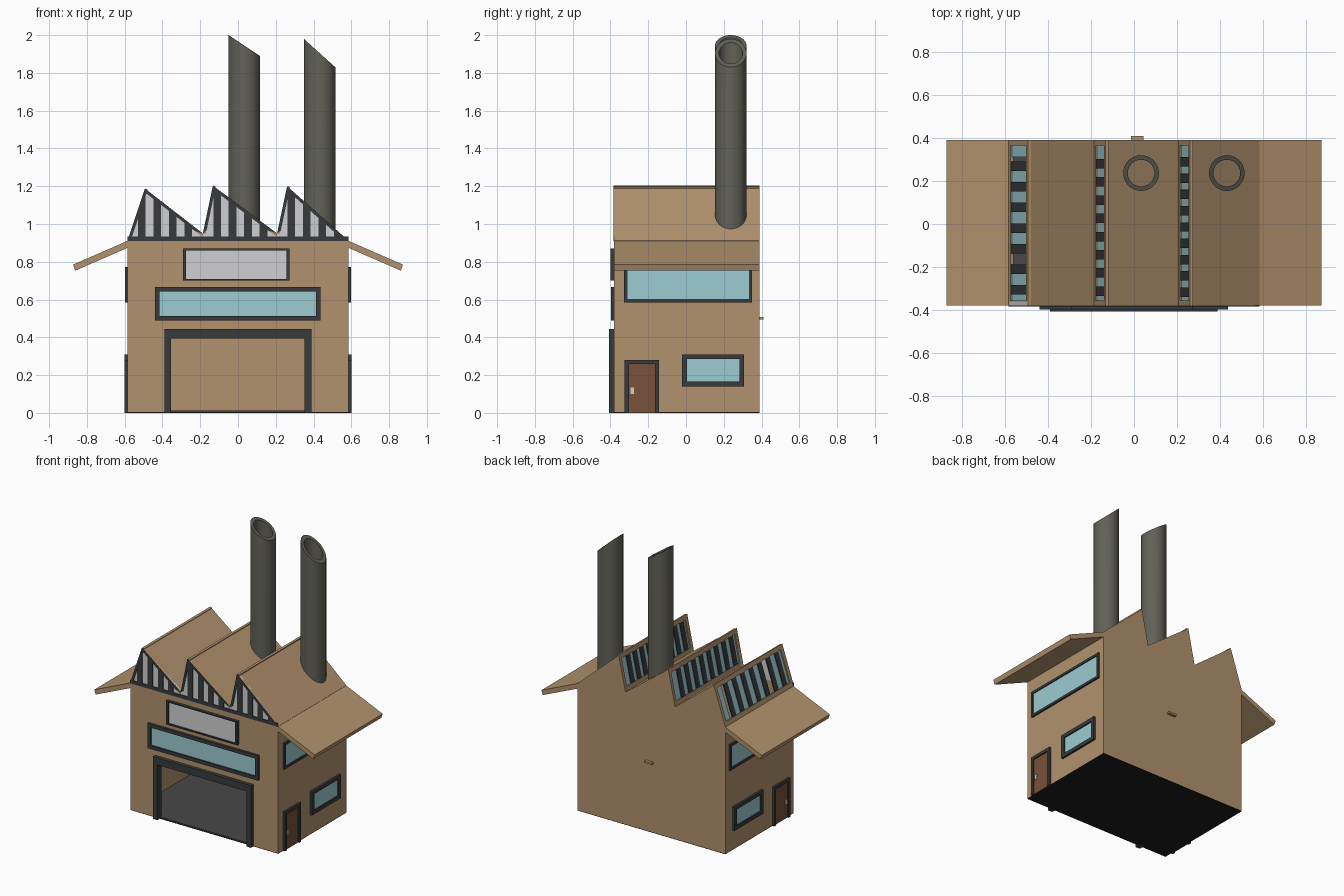
import bpy, bmesh, math
from mathutils import Matrix, Vector

if "Cube" in bpy.data.objects:
    bpy.data.objects.remove(bpy.data.objects["Cube"])


def material(name, *rgb):
    lin = [(c / 255 / 12.92) if c < 10 else ((c / 255 + 0.055) / 1.055) ** 2.4 for c in rgb]
    m = bpy.data.materials.new(name)
    m.diffuse_color = (*lin, 1)
    m.use_nodes = True
    m.node_tree.nodes["Principled BSDF"].inputs["Base Color"].default_value = m.diffuse_color
    return m


TAN = material("tan", 178, 146, 110)
DARK = material("dark_trim", 56, 58, 60)
GLASS = material("blue_glass", 156, 204, 210)
LIGHT = material("light_grey", 208, 208, 210)
BROWN = material("brown_door", 122, 82, 58)
STACK = material("stack_grey", 98, 97, 88)
FLOOR = material("floor_grey", 72, 72, 73)
BLACK = material("black_base", 30, 30, 30)


def finish(name, bm, mat, mirror=False):
    bmesh.ops.recalc_face_normals(bm, faces=bm.faces)
    me = bpy.data.meshes.new(name)
    bm.to_mesh(me)
    bm.free()
    me.materials.append(mat)
    ob = bpy.data.objects.new(name, me)
    bpy.context.collection.objects.link(ob)
    if mirror:
        ob.modifiers.new("mirror", "MIRROR").use_axis[0] = True
    return ob


def boxes(name, mat, spans, M=Matrix(), mirror=False):
    """Each span is (x0, x1, y0, y1, z0, z1) in the frame M."""
    bm = bmesh.new()
    for a, b, c, d, e, f in spans:
        T = Matrix.Translation(((a + b) / 2, (c + d) / 2, (e + f) / 2))
        bmesh.ops.create_cube(bm, size=1, matrix=M @ T @ Matrix.Diagonal((b - a, d - c, f - e, 1)))
    return finish(name, bm, mat, mirror)


def prisms(name, mat, polys, y0, y1, mirror=False):
    """Extrude xz outlines along y."""
    bm = bmesh.new()
    for pts in polys:
        f = bm.faces.new([bm.verts.new((x, y0, z)) for x, z in pts])
        new = bmesh.ops.extrude_face_region(bm, geom=[f])["geom"]
        bmesh.ops.translate(bm, vec=(0, y1 - y0, 0),
                            verts=[v for v in new if isinstance(v, bmesh.types.BMVert)])
    return finish(name, bm, mat, mirror)


def ring(u0, u1, v0, v1, w, n0, n1, wv=None, sill=True):
    """Four (or three) bars around a rectangle."""
    wv = wv or w
    r = [(u0, u0 + w, v0, v1, n0, n1), (u1 - w, u1, v0, v1, n0, n1),
         (u0 + w, u1 - w, v1 - wv, v1, n0, n1)]
    return r + [(u0 + w, u1 - w, v0, v0 + wv, n0, n1)] if sill else r


def plane(x, y, n, o):
    M = Matrix((x, y, n)).transposed().to_4x4()
    M.translation = Vector(o)
    return M


W, Y0, Y1, EAVE, T = 0.585, -0.38, 0.39, 0.912, 0.02
FRONT = plane((1, 0, 0), (0, 0, 1), (0, -1, 0), (0, Y0, 0))
SIDE = plane((0, 1, 0), (0, 0, 1), (1, 0, 0), (W, 0, 0))
# start, peak and end of each saw tooth
TEETH = [((-W, EAVE), (-0.493, 1.188), (-0.186, 0.95)),
         ((-0.186, 0.95), (-0.133, 1.203), (0.207, 0.95)),
         ((0.207, 0.95), (0.26, 1.2), (W, EAVE))]

# shell: base, floor and walls
boxes("base", BLACK, [(-W, W, Y0, Y1, 0, 0.004)])
boxes("floor", FLOOR, [(-W + T, W - T, Y0 + 0.002, Y1 - T, 0.004, 0.012)])
b = 0.004
prisms("front_wall", TAN, [[(-W, b), (-0.355, b), (-0.355, 0.395), (0.353, 0.395), (0.353, b),
                            (W, b), (W, EAVE), (-W, EAVE)]], Y0, Y0 + T)
outline = [(-W, b)] + [p for t in TEETH for p in t[:2]] + [(W, EAVE), (W, b)]
prisms("back_wall", TAN, [outline], Y1 - T, Y1)
boxes("side_walls", TAN, [(W - T, W, Y0 + T, Y1 - T, b, EAVE)], mirror=True)
boxes("back_ledge", TAN, [(-0.015, 0.045, Y1, 0.41, 0.495, 0.508)])

# sloping side canopies
prisms("side_canopies", TAN, [[(W - 0.01, 0.915), (0.873, 0.785), (0.862, 0.753), (W - 0.01, 0.878)]],
       Y0, Y1, mirror=True)

# saw-tooth roof
prisms("roof_slopes", TAN, [[p, c, (c[0], c[1] - T), (p[0], p[1] - T)] for a, p, c in TEETH], Y0, Y1)
light, dark = [], [[(-W, EAVE - 0.002), (W, EAVE - 0.002), (W, 0.934), (-W, 0.934)]]
for i, (a, p, c) in enumerate(TEETH):
    # gable panel
    light.append([(a[0], EAVE), a, p, c, (c[0], EAVE)] if 0 < i < 2 else
                 ([a, p, c, (c[0], EAVE)] if i == 0 else [(a[0], EAVE), a, p, c]))
    # gable edge trim, inset towards the incentre
    A, P, C = Vector(a), Vector(p), Vector(c)
    la, lp, lc = (P - C).length, (A - C).length, (A - P).length
    per = la + lp + lc
    centre = (A * la + P * lp + C * lc) / per
    area = abs((P - A).cross(C - A)) / 2
    k = 1 - 0.016 / (2 * area / per)
    inn = [centre + (v - centre) * k for v in (A, P, C)]
    out = [A, P, C]
    dark += [[out[j], out[j + 1], inn[j + 1], inn[j]] for j in (0, 1)]

    # vertical gable bars, cut to the tooth outline
    def height(x):
        q, r = (a, p) if x < p[0] else (p, c)
        return q[1] + (r[1] - q[1]) * (x - q[0]) / (r[0] - q[0]) - 0.004
    x = a[0] + 0.055
    while x < c[0] - 0.05:
        x1 = x + 0.04
        top = [(x1, height(x1))] + ([(p[0], p[1] - 0.004)] if x < p[0] < x1 else []) + [(x, height(x))]
        dark.append([(x, 0.925), (x1, 0.925)] + top)
        x += 0.082

    # skylight in the steep face: frame, panes and bars
    d = (P - A).normalized()
    L = (P - A).length
    M = plane((0, -1, 0), (d.x, 0, d.y), (-d.y, 0, d.x), (a[0], 0, a[1]))
    boxes(f"skylight_frame_{i + 1}", TAN, ring(-Y1, -Y0, 0, L, 0.025, -0.015, 0, wv=0.03), M)
    n = (7, 8, 9)[i]
    pitch = 0.72 / (n + 0.5)
    panes, bars = [], []
    for j in range(n + 1):
        u = -0.365 + j * pitch
        u1 = min(u + pitch, 0.355)
        if i or j not in (0, 5):
            panes.append((u, u1, 0.03, L - 0.03, -0.012, -0.008))
        elif j == 0:
            panes.append((u, u + pitch * 0.55, 0.03, L - 0.03, -0.012, -0.008))
        if j < n:
            bars.append((u1 - 0.022, u1 + 0.022, 0.03, L - 0.03, -0.01, -0.003))
    boxes(f"skylight_panes_{i + 1}", GLASS, panes, M)
    boxes(f"skylight_bars_{i + 1}", DARK, bars, M)
prisms("gable_panels", LIGHT, light, Y0, Y0 + T)
prisms("gable_bars", DARK, dark, Y0 - 0.005, Y0)

# front: gateway, long window, blank sign board
boxes("gate_frame", DARK, ring(-0.39, 0.388, 0, 0.445, 0.036, -0.022, 0.027, wv=0.05, sill=False), FRONT)
boxes("front_window_frame", DARK, ring(-0.44, 0.437, 0.49, 0.667, 0.024, 0, 0.018), FRONT)
boxes("front_window_glass", GLASS, [(-0.42, 0.417, 0.51, 0.647, 0, 0.006)], FRONT)
boxes("sign_frame", DARK, ring(-0.29, 0.273, 0.70, 0.87, 0.015, 0, 0.02, wv=0.009), FRONT)
boxes("sign_board", LIGHT, [(-0.28, 0.263, 0.705, 0.865, 0, 0.009)], FRONT)

# sides, mirrored: two windows and a door
boxes("side_window_frames", DARK, ring(-0.328, 0.35, 0.585, 0.772, 0.017, 0, 0.012)
      + ring(-0.02, 0.308, 0.14, 0.31, 0.026, 0, 0.015), SIDE, True)
boxes("side_window_glass", GLASS, [(-0.315, 0.337, 0.595, 0.76, 0, 0.005),
                                   (0, 0.29, 0.155, 0.295, 0, 0.005)], SIDE, True)
boxes("side_door_frame", DARK, ring(-0.325, -0.142, 0, 0.28, 0.022, 0, 0.015, sill=False), SIDE, True)
boxes("side_door", BROWN, [(-0.305, -0.162, 0, 0.26, 0, 0.006)], SIDE, True)
boxes("door_handle", LIGHT, [(-0.294, -0.274, 0.1, 0.135, 0.006, 0.012)], SIDE, True)

# chimneys: open tubes with slanted tops
for i, (cx, bot, zl, zr) in enumerate([(0.033, 0.99, 2.0, 1.89), (0.432, 0.95, 1.98, 1.83)]):
    bm = bmesh.new()
    N, R, r = 40, 0.083, 0.062
    loops = []
    for rad, top in ((R, False), (R, True), (r, True), (r, False)):
        loop = []
        for s in range(N):
            g = 2 * math.pi * s / N
            x = rad * math.cos(g)
            z = (zl + zr) / 2 + (zr - zl) * x / (2 * R) if top else bot
            loop.append(bm.verts.new((cx + x, 0.237 + rad * math.sin(g), z)))
        loops.append(loop)
    for j in range(4):
        p, q = loops[j], loops[(j + 1) % 4]
        for s in range(N):
            t = (s + 1) % N
            bm.faces.new((p[s], p[t], q[t], q[s]))
    ob = finish(f"chimney_{i + 1}", bm, STACK)
    bpy.ops.object.select_all(action="DESELECT")
    ob.select_set(True)
    bpy.context.view_layer.objects.active = ob
    bpy.ops.object.shade_smooth_by_angle(angle=math.radians(35))
